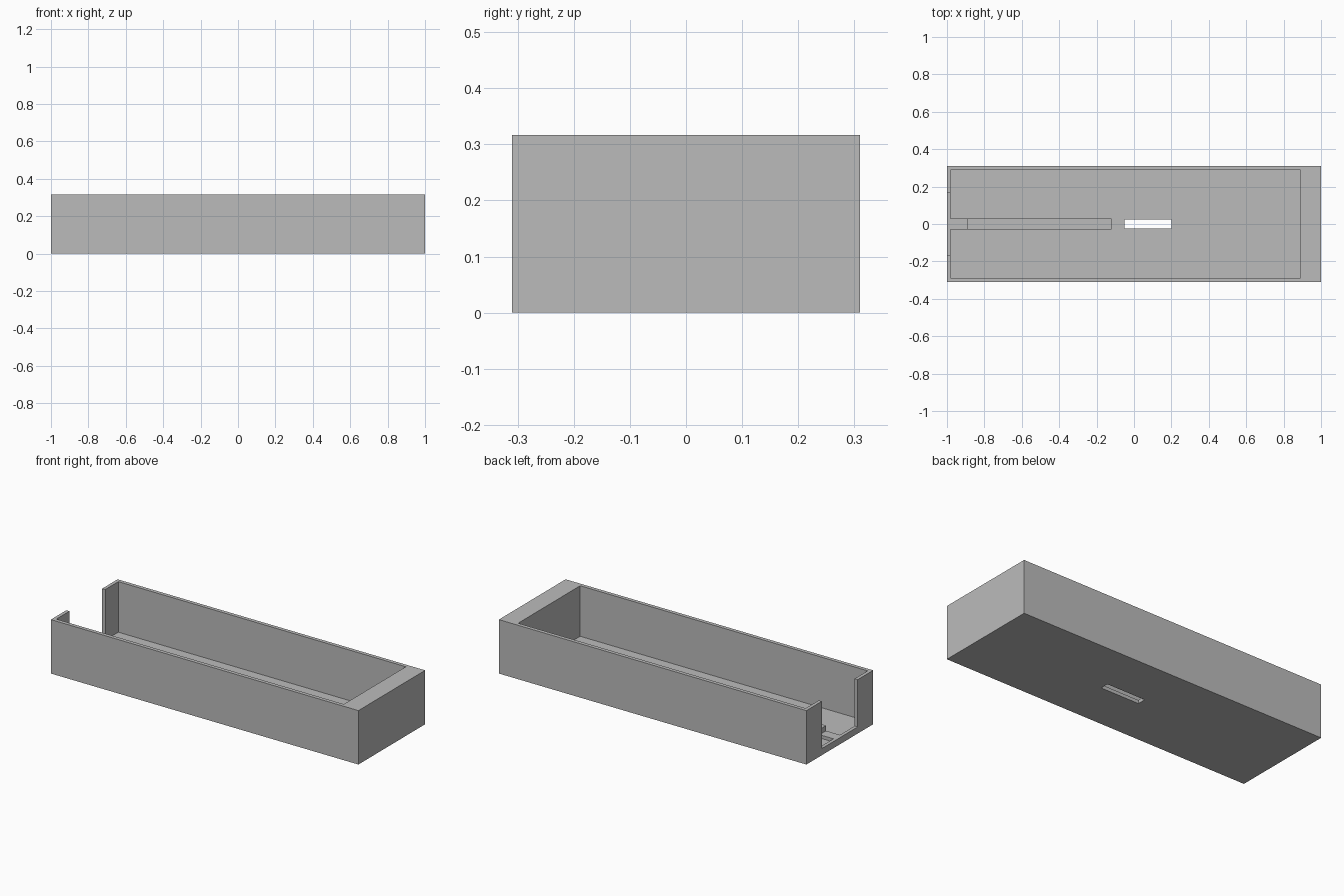
import bpy
import bmesh

if "Cube" in bpy.data.objects:
    bpy.data.objects.remove(bpy.data.objects["Cube"], do_unlink=True)

# Single plain grey
grey = bpy.data.materials.new("plain_grey")
grey.use_nodes = True
colour = (0.5, 0.5, 0.5, 1)
grey.diffuse_color = colour
grey.node_tree.nodes["Principled BSDF"].inputs["Base Color"].default_value = colour


def box(name, x, y, z):
    """Box spanning the given (min, max) ranges."""
    bm = bmesh.new()
    bmesh.ops.create_cube(bm, size=1)
    for v in bm.verts:
        v.co = [r[0] if c < 0 else r[1] for c, r in zip(v.co, (x, y, z))]
    mesh = bpy.data.meshes.new(name)
    bm.to_mesh(mesh)
    bm.free()
    mesh.materials.append(grey)
    obj = bpy.data.objects.new(name, mesh)
    bpy.context.collection.objects.link(obj)
    return obj


def cut(target, cutter):
    """Subtract the cutter, bake the result and drop the cutter."""
    cutter.hide_render = True
    mod = target.modifiers.new("cut", "BOOLEAN")
    mod.operation = "DIFFERENCE"
    mod.solver = "EXACT"
    mod.object = cutter
    graph = bpy.context.evaluated_depsgraph_get()
    baked = bpy.data.meshes.new_from_object(target.evaluated_get(graph))
    target.modifiers.clear()
    target.data = baked
    bpy.data.objects.remove(cutter, do_unlink=True)


height, floor, sill = 0.317, 0.02, 0.039

# Tray body with a thick solid end at +x
tray = box("tray_body", (-1, 1), (-0.31, 0.31), (0, height))
cut(tray, box("cavity", (-0.98, 0.89), (-0.288, 0.288), (floor, 0.5)))
# Open doorway in the thin end wall, leaving a low sill
cut(tray, box("end_opening", (-1.1, -0.95), (-0.167, 0.167), (sill, 0.5)))
# Slot through the floor
cut(tray, box("floor_slot", (-0.05, 0.2), (-0.025, 0.025), (-0.1, 0.1)))

# Low bridge level with the sill, then the taller centre rail
box("rail_bridge", (-0.985, -0.885), (-0.03, 0.03), (floor - 0.005, sill))
box("centre_rail", (-0.89, -0.12), (-0.03, 0.03), (floor - 0.005, 0.07))
